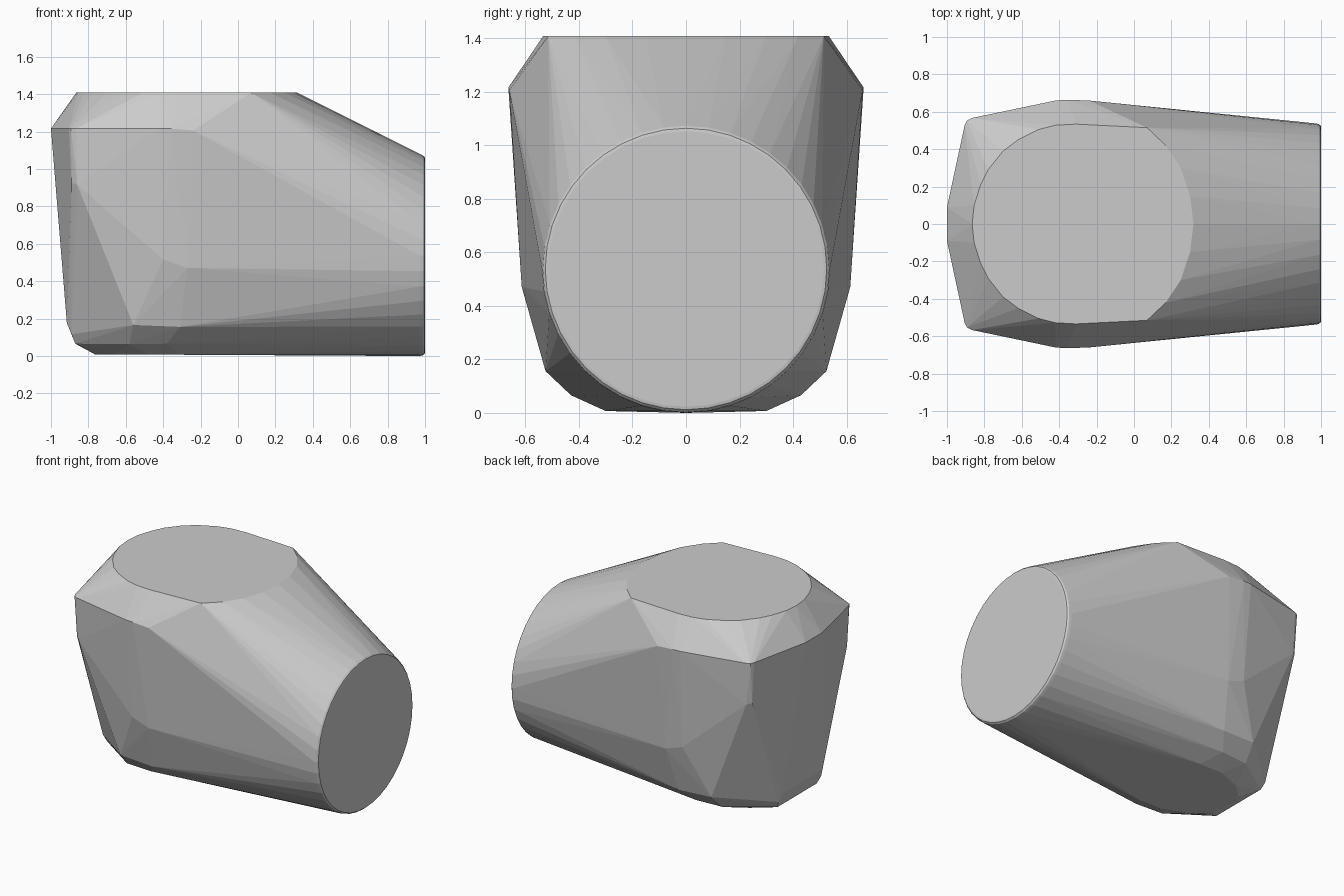
import bpy, bmesh
from math import cos, sin, pi, radians

points = []


def mirrored(coords):
    """Add points on both sides of the y = 0 plane."""
    for x, y, z in coords:
        points.append((x, y, z))
        if y > 0:
            points.append((x, -y, z))


# Round flat end facing +x, with a small rolled rim
for x, r in ((0.97, 0.538), (0.988, 0.535), (0.998, 0.526), (1.0, 0.515)):
    for i in range(40):
        a = 2 * pi * i / 40
        points.append((x, r * cos(a), 0.542 + r * sin(a)))

# Rounded flat top outline
mirrored([(x, y, 1.412) for x, y in (
    (-0.865, 0), (-0.855, 0.1), (-0.82, 0.21), (-0.78, 0.29), (-0.70, 0.39),
    (-0.62, 0.45), (-0.51, 0.505), (-0.42, 0.528), (-0.31, 0.534),
    (0.07, 0.515), (0.17, 0.42), (0.25, 0.3), (0.30, 0.15), (0.318, 0.0))])

# Shoulder line, where the sides are widest
mirrored([(-1.0, 0.09, 1.22), (-0.905, 0.53, 1.22), (-0.893, 0.553, 1.22),
          (-0.865, 0.567, 1.22), (-0.42, 0.66, 1.22), (-0.36, 0.664, 1.22),
          (-0.24, 0.66, 1.21), (-0.15, 0.648, 1.13)])

# Side walls tapering downwards
mirrored([(-0.99, 0.09, 1.1), (-0.89, 0.53, 0.93), (-0.86, 0.555, 0.92),
          (-0.40, 0.613, 0.52), (-0.27, 0.614, 0.475)])

# Rounded lower edge and nearly flat underside
mirrored([(-0.915, 0.22, 0.18), (-0.89, 0.24, 0.12), (-0.87, 0.22, 0.07),
          (-0.56, 0.515, 0.17), (-0.31, 0.525, 0.16), (-0.58, 0.415, 0.068),
          (-0.38, 0.43, 0.07), (-0.765, 0.13, 0.013), (-0.66, 0.23, 0.013),
          (-0.48, 0.30, 0.012), (-0.30, 0.30, 0.011)])

# Skin everything as one convex body
bm = bmesh.new()
for p in points:
    bm.verts.new(p)
hull = bmesh.ops.convex_hull(bm, input=bm.verts)
bmesh.ops.delete(bm, geom=[v for v in bm.verts if not v.link_faces], context='VERTS')
bmesh.ops.dissolve_limit(bm, angle_limit=radians(0.5), verts=bm.verts, edges=bm.edges)
bmesh.ops.recalc_face_normals(bm, faces=bm.faces)
low = min(v.co.z for v in bm.verts)
bmesh.ops.translate(bm, verts=bm.verts, vec=(0, 0, -low))

mesh = bpy.data.meshes.new("faceted_body")
bm.to_mesh(mesh)
bm.free()
body = bpy.data.objects.new("faceted_body", mesh)
bpy.context.collection.objects.link(body)
